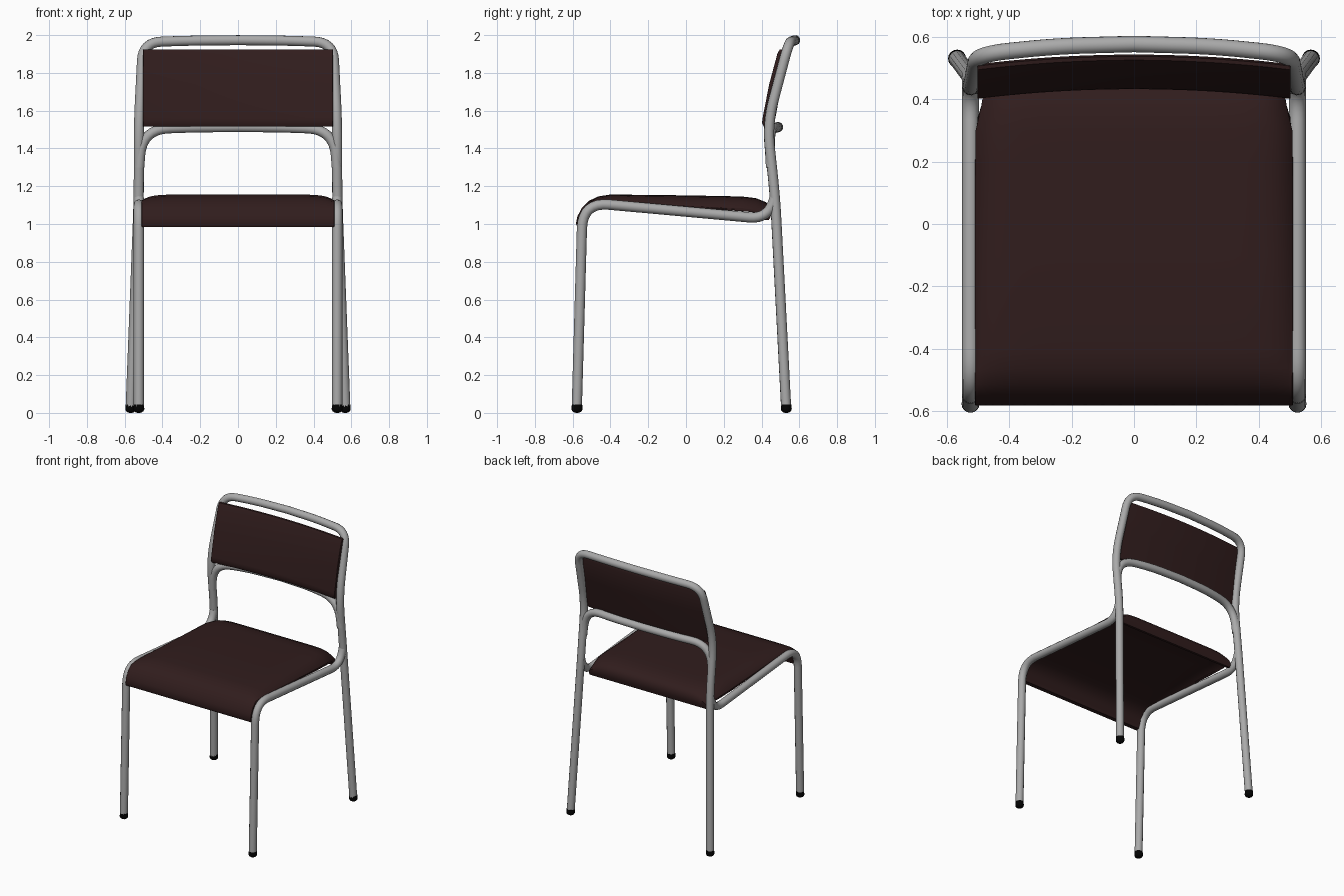
import bpy, bmesh, math
from mathutils import Vector

cube = bpy.data.objects.get("Cube")
if cube:
    bpy.data.objects.remove(cube, do_unlink=True)


def material(name, rgb, rough=0.5):
    m = bpy.data.materials.new(name)
    m.use_nodes = True
    m.diffuse_color = (*rgb, 1)
    bsdf = m.node_tree.nodes["Principled BSDF"]
    bsdf.inputs["Base Color"].default_value = (*rgb, 1)
    bsdf.inputs["Roughness"].default_value = rough
    return m


METAL = material("grey metal", (0.40, 0.40, 0.40))
BROWN = material("dark brown", (0.030, 0.012, 0.012))
BLACK = material("black rubber", (0.001, 0.001, 0.001))
R = 0.027  # tube radius


def finish(name, mesh, mat, angle=40):
    mesh.materials.clear()
    mesh.materials.append(mat)
    ob = bpy.data.objects.new(name, mesh)
    bpy.context.collection.objects.link(ob)
    bpy.ops.object.select_all(action='DESELECT')
    ob.select_set(True)
    bpy.context.view_layer.objects.active = ob
    bpy.ops.object.shade_smooth_by_angle(angle=math.radians(angle))


def fillet(points, steps=8):
    """Round each (x, y, z, reach) corner of a path."""
    pts = [Vector(p[:3]) for p in points]
    out = [pts[0]]
    for i in range(1, len(pts) - 1):
        c, d = pts[i], points[i][3]
        a = c + (pts[i - 1] - c).normalized() * d
        b = c + (pts[i + 1] - c).normalized() * d
        for k in range(steps + 1):
            t = k / steps
            out.append(a * (1 - t) ** 2 + c * (2 * t * (1 - t)) + b * t * t)
    return out + [pts[-1]]


def tube(name, points):
    path = fillet(points)
    cu = bpy.data.curves.new(name + "_path", 'CURVE')
    cu.dimensions = '3D'
    cu.bevel_depth = R
    cu.bevel_resolution = 4
    cu.use_fill_caps = True
    sp = cu.splines.new('POLY')
    sp.points.add(len(path) - 1)
    for p, co in zip(sp.points, path):
        p.co = (*co, 1)
    tmp = bpy.data.objects.new("tmp", cu)
    bpy.context.collection.objects.link(tmp)
    dg = bpy.context.evaluated_depsgraph_get()
    mesh = bpy.data.meshes.new_from_object(tmp.evaluated_get(dg))
    bpy.data.objects.remove(tmp, do_unlink=True)
    finish(name, mesh, METAL)


def mirrored(half):
    """Complete a path that ends on the centre plane."""
    return half + [(-p[0], *p[1:]) for p in reversed(half[:-1])]


def pad(name, profile, shape, bevel):
    """Sweep a closed (y, z) profile across x; shape(u, y, z) places each point."""
    bm = bmesh.new()
    rings, n = [], 28
    for i in range(n + 1):
        u = math.sin(math.pi / 2 * (2 * i / n - 1))
        rings.append([bm.verts.new(shape(u, y, z)) for y, z in profile])
    for a, b in zip(rings, rings[1:]):
        for j in range(len(profile)):
            k = (j + 1) % len(profile)
            bm.faces.new((a[j], a[k], b[k], b[j]))
    caps = [bm.faces.new(rings[0]), bm.faces.new(rings[-1])]
    bmesh.ops.recalc_face_normals(bm, faces=bm.faces)
    rim = [e for cap in caps for e in cap.edges]
    bmesh.ops.bevel(bm, geom=rim, offset=bevel, segments=2, profile=0.5,
                    affect='EDGES', clamp_overlap=True)
    mesh = bpy.data.meshes.new(name)
    bm.to_mesh(mesh)
    bm.free()
    finish(name, mesh, BROWN, 50)


# Back legs, uprights and bowed top rail in one bent tube
tube("back_frame", mirrored([
    (0.568, 0.53, 0.03, 0), (0.525, 0.472, 1.14, 0.13), (0.525, 0.43, 1.53, 0.13),
    (0.503, 0.545, 1.962, 0.1), (0.25, 0.571, 1.971, 0.1), (0, 0.578, 1.973, 0)]))

# Lower rail behind the backrest, bending down into the uprights
tube("lower_back_rail", mirrored([
    (0.523, 0.45, 1.3, 0), (0.508, 0.438, 1.5, 0.14),
    (0.25, 0.48, 1.511, 0.1), (0, 0.488, 1.513, 0)]))

# Front legs running into the seat rails, with rubber feet
for side, s in (("left", 1), ("right", -1)):
    tube(side + "_front_leg_and_seat_rail", [
        (s * 0.525, -0.578, 0.03, 0), (s * 0.525, -0.547, 1.115, 0.14),
        (s * 0.525, 0.435, 1.026, 0.1), (s * 0.525, 0.469, 1.14, 0)])
    for end, x, y in (("front", 0.525, -0.577), ("back", 0.568, 0.531)):
        bm = bmesh.new()
        bmesh.ops.create_uvsphere(bm, u_segments=16, v_segments=10, radius=R + 0.002)
        for v in bm.verts:
            v.co.z = v.co.z * 0.7 + 0.02 if v.co.z < 0.001 else 0.045
            v.co += Vector((s * x, y, 0))
        mesh = bpy.data.meshes.new("foot")
        bm.to_mesh(mesh)
        bm.free()
        finish(f"{side}_{end}_foot", mesh, BLACK)


def seat_shape(u, y, z):
    """Roll the sides down to the rails and narrow the rear corners."""
    rail = 1.066 - 0.09 * y
    if z > rail:
        z = rail + (z - rail) * (1 - 0.6 * abs(u) ** 12)
    narrow = 1 - 0.06 * min(1, max(0, (y - 0.3) / 0.12))
    return u * 0.51 * narrow, y, z


def back_shape(u, y, z):
    """Bow the panel toward the rear."""
    return u * 0.503, y + 0.031 * (1 - u * u), z


# Seat shell: rolled front lip, gently sloping top, turned-down rear edge
pad("seat", [
    (-0.575, 0.985), (-0.583, 1.0), (-0.575, 1.04), (-0.552, 1.085), (-0.515, 1.122),
    (-0.465, 1.146), (-0.40, 1.156), (-0.1, 1.153), (0.2, 1.148), (0.3, 1.145),
    (0.37, 1.137), (0.425, 1.115), (0.447, 1.09), (0.447, 1.05), (0.437, 1.02),
    (0.42, 1.02), (0.415, 1.06), (0.39, 1.09), (0.34, 1.105), (0.2, 1.11),
    (-0.1, 1.115), (-0.40, 1.118), (-0.45, 1.108), (-0.495, 1.085), (-0.525, 1.05),
    (-0.545, 0.985)], seat_shape, 0.006)

# Backrest pad: thin leaning panel
pad("backrest", [
    (0.402, 1.535), (0.405, 1.56), (0.44, 1.74), (0.483, 1.9), (0.495, 1.923),
    (0.507, 1.925), (0.513, 1.905), (0.475, 1.74), (0.442, 1.56), (0.43, 1.515),
    (0.412, 1.515)], back_shape, 0.01)
